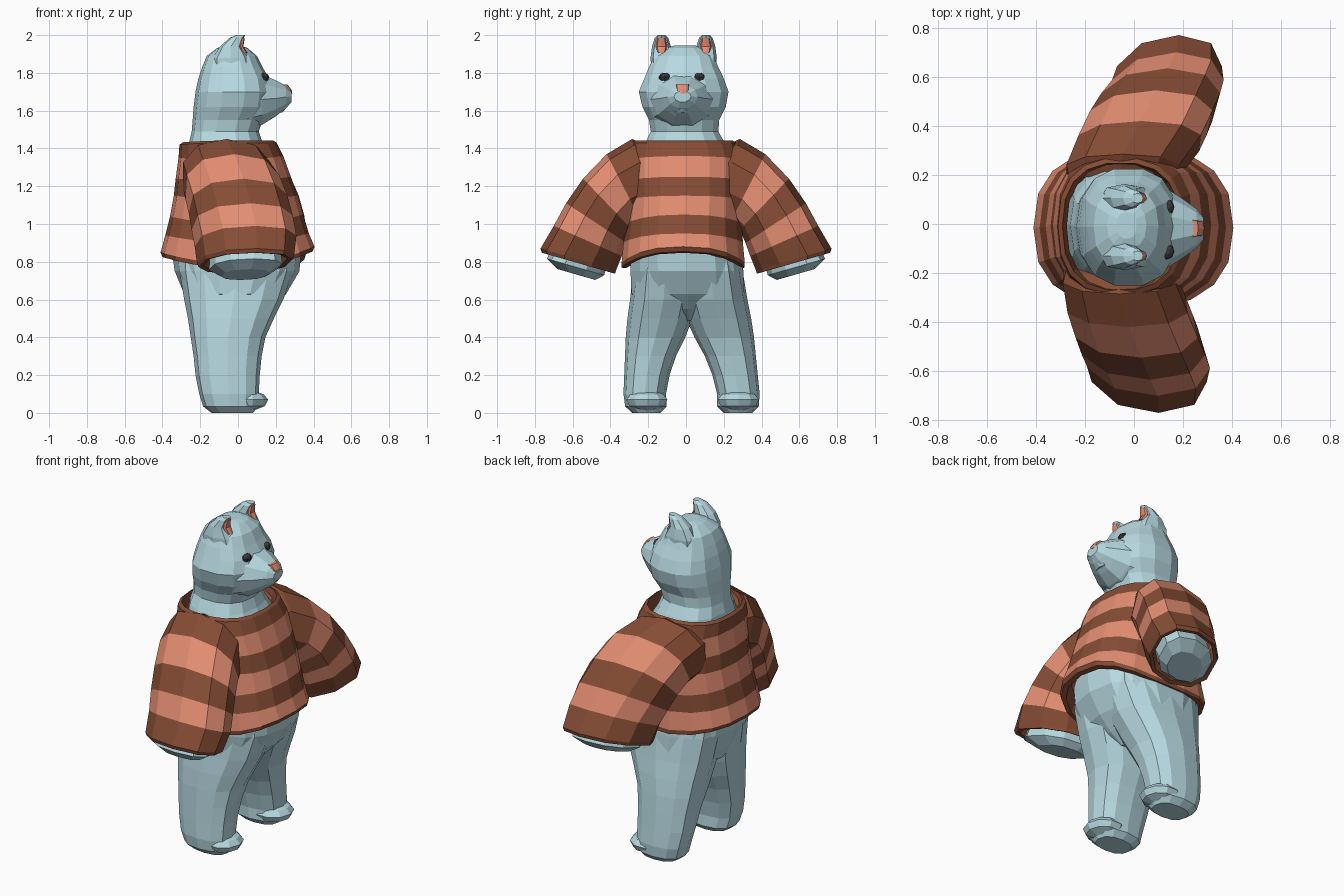
import bpy, bmesh
from math import sin, cos, pi
from mathutils import Vector


def material(name, rgb):
    m = bpy.data.materials.new(name)
    m.diffuse_color = (*rgb, 1)
    return m


BLUE = material("pale_blue", (0.47, 0.69, 0.75))
LIGHT = material("salmon", (0.76, 0.265, 0.165))
DARK = material("brown", (0.235, 0.073, 0.035))
BLACK = material("charcoal", (0.04, 0.04, 0.045))


def oval(c, u, v, n, e=0.85):
    """Rounded ring around c with half axes u and v."""
    def s(t):
        return (1 if t > 0 else -1) * abs(t) ** e if abs(t) > 1e-6 else 0
    return [c + u * s(cos(2 * pi * i / n)) + v * s(sin(2 * pi * i / n)) for i in range(n)]


def level(z, x0, x1, y0, y1, n=14, e=0.82):
    """Horizontal ring filling the given x and y limits."""
    return oval(Vector(((x0 + x1) / 2, (y0 + y1) / 2, z)),
                Vector(((x1 - x0) / 2, 0, 0)), Vector((0, (y1 - y0) / 2, 0)), n, e)


def scaled(ring, k, shift=(0, 0, 0)):
    c = sum(ring, Vector()) / len(ring)
    return [c + (p - c) * k + Vector(shift) for p in ring]


def loft(name, rings, mats, bands=None, caps=True):
    bm = bmesh.new()
    vs = [[bm.verts.new(p) for p in r] for r in rings]
    n = len(rings[0])
    for k in range(len(vs) - 1):
        for i in range(n):
            j = (i + 1) % n
            f = bm.faces.new((vs[k][i], vs[k][j], vs[k + 1][j], vs[k + 1][i]))
            f.material_index = bands[k] if bands else 0
    if caps:
        bm.faces.new(vs[0])
        bm.faces.new(vs[-1])
    bmesh.ops.recalc_face_normals(bm, faces=bm.faces)
    me = bpy.data.meshes.new(name)
    bm.to_mesh(me)
    bm.free()
    for m in mats:
        me.materials.append(m)
    ob = bpy.data.objects.new(name, me)
    bpy.context.collection.objects.link(ob)
    return ob


def ball(name, c, r, mat, n=8):
    rings = [level(c[2] + r[2] * sin(a), c[0] - r[0] * cos(a), c[0] + r[0] * cos(a),
                   c[1] - r[1] * cos(a), c[1] + r[1] * cos(a), n, 1)
             for a in (-1.2, -0.55, 0.1, 0.65, 1.2)]
    return loft(name, rings, [mat])


# torso, neck and head
loft("body_and_head", [level(*r) for r in [
    (0.49, -0.15, 0.10, -0.02, 0.05), (0.55, -0.25, 0.18, -0.13, 0.15),
    (0.63, -0.285, 0.255, -0.295, 0.315), (0.75, -0.335, 0.325, -0.30, 0.31),
    (0.85, -0.35, 0.335, -0.30, 0.30), (1.00, -0.33, 0.29, -0.28, 0.28),
    (1.20, -0.29, 0.24, -0.27, 0.27), (1.36, -0.265, 0.17, -0.25, 0.24),
    (1.43, -0.26, 0.13, -0.22, 0.21), (1.49, -0.245, 0.11, -0.19, 0.175),
    (1.55, -0.24, 0.13, -0.20, 0.18), (1.62, -0.235, 0.17, -0.235, 0.215),
    (1.70, -0.225, 0.18, -0.255, 0.23), (1.77, -0.21, 0.165, -0.225, 0.205),
    (1.83, -0.19, 0.13, -0.20, 0.175), (1.89, -0.165, 0.10, -0.17, 0.15),
    (1.932, -0.11, 0.05, -0.10, 0.085), (1.945, -0.07, 0.01, -0.06, 0.05)]], [BLUE])

# snout, tapering towards +x
loft("snout", [oval(Vector((x, -0.018, (z0 + z1) / 2)), Vector((0, w, 0)),
                    Vector((0, 0, (z1 - z0) / 2)), 10, 1)
               for x, z0, z1, w in [(0.04, 1.49, 1.81, 0.205), (0.13, 1.52, 1.80, 0.165),
                                    (0.20, 1.565, 1.765, 0.12), (0.255, 1.61, 1.735, 0.08),
                                    (0.284, 1.645, 1.705, 0.045)]], [BLUE])
loft("nose", [level(z, x0, x1, -0.018 - w, -0.018 + w, 8, 0.5) for z, x0, x1, w in [
    (1.69, 0.24, 0.288, 0.022), (1.71, 0.23, 0.284, 0.034), (1.738, 0.21, 0.262, 0.035)]], [LIGHT])
loft("lower_lip", [level(z, 0.15, x1, -0.062, 0.026, 8, 0.6)
                   for z, x1 in [(1.59, 0.235), (1.622, 0.262)]], [BLUE])

# eyes and ears
for side, y in (("right", -0.13), ("left", 0.105)):
    ball(side + "_eye", (0.135, -0.112 if y < 0 else 0.07, 1.776), (0.03, 0.033, 0.025), BLACK)
    loft(side + "_ear", [level(z, x0, x1, y - w, y + w, 8) for z, x0, x1, w in [
        (1.76, -0.14, 0.10, 0.05), (1.88, -0.135, 0.06, 0.058), (1.94, -0.095, 0.02, 0.05),
        (1.985, -0.045, 0.03, 0.036), (2.0, -0.01, 0.038, 0.02)]], [BLUE])
    loft(side + "_inner_ear", [level(z, 0, x1, y - w, y + w, 8) for z, x1, w in [
        (1.905, 0.052, 0.02), (1.94, 0.028, 0.03), (1.985, 0.036, 0.022)]], [LIGHT])

# legs and feet, the right one set slightly closer to the middle
LEG = [(0.0, -0.14, 0.08, 0.20, 0.35), (0.035, -0.185, 0.105, 0.165, 0.385),
       (0.10, -0.205, 0.11, 0.165, 0.39), (0.20, -0.225, 0.115, 0.14, 0.38),
       (0.30, -0.235, 0.125, 0.10, 0.37), (0.40, -0.25, 0.145, 0.045, 0.36),
       (0.50, -0.265, 0.19, 0.0, 0.345), (0.60, -0.285, 0.24, -0.03, 0.325),
       (0.75, -0.31, 0.29, -0.04, 0.30), (0.85, -0.31, 0.28, -0.04, 0.28)]
for side, s in (("left", 1), ("right", -1)):
    rings = []
    for z, x0, x1, y0, y1 in LEG:
        if s < 0:
            d = 0.065 - 0.06 * z
            y0, y1 = -y1 + d, -y0 + d
        rings.append(level(z, x0, x1, y0, y1, 12))
    loft(side + "_leg", rings, [BLUE])
    ball(side + "_foot", (0.045, 0.277 if s > 0 else -0.207, 0.065), (0.115, 0.115, 0.055), BLUE, 10)


# sweater body, hem raised at front and back
def knit(zs, x0, x1, y0, y1, front, back):
    ring = level(zs, x0, x1, y0, y1, 18, 0.8)
    for p in ring:
        c = (p.x - (x0 + x1) / 2) / ((x1 - x0) / 2)
        p.z += (front if c > 0 else back) * c * c
    return ring


outer = [knit(*r) for r in [
    (1.43, -0.31, 0.205, -0.29, 0.27, 0.0, -0.01), (1.34, -0.315, 0.24, -0.31, 0.30, 0.02, 0.01),
    (1.23, -0.33, 0.28, -0.31, 0.30, 0.02, 0.01), (1.13, -0.34, 0.315, -0.31, 0.30, 0.02, 0.02),
    (1.00, -0.36, 0.345, -0.32, 0.30, 0.05, 0.04), (0.90, -0.385, 0.375, -0.335, 0.305, 0.05, 0.04),
    (0.79, -0.41, 0.405, -0.345, 0.315, 0.09, 0.06), (0.765, -0.40, 0.395, -0.345, 0.315, 0.09, 0.06)]]
collar = [scaled(outer[0], 0.86, (0, 0, -0.07)), scaled(outer[0], 0.93, (0, 0, 0.012))]
hem = [scaled(outer[-1], 0.93, (0, 0, -0.004)), scaled(outer[-1], 0.85, (0, 0, 0.08))]
loft("sweater_body", collar + outer + hem, [DARK, LIGHT],
     [0, 0, 0, 1, 0, 1, 0, 1, 0, 0, 0], caps=False)

# sleeves: upper edge (y, z), lower edge (y, z), forward skew; x limits differ per side
EDGES = [(0.20, 1.41, 0.10, 1.15, 0), (0.285, 1.45, 0.15, 1.06, 0), (0.42, 1.37, 0.24, 1.02, 0.01),
         (0.545, 1.24, 0.285, 0.97, 0.03), (0.635, 1.11, 0.315, 0.90, 0.045),
         (0.70, 0.99, 0.34, 0.83, 0.055), (0.77, 0.87, 0.37, 0.755, 0.06)]
SPAN = {"left": [(-.27, .15), (-.285, .195), (-.24, .28), (-.20, .32), (-.16, .345), (-.12, .355), (-.10, .345)],
        "right": [(-.28, .14), (-.30, .18), (-.285, .225), (-.26, .26), (-.24, .285), (-.22, .30), (-.205, .285)]}
for side, s in (("left", 1), ("right", -1)):
    rings = []
    for (yo, zo, yi, zi, k), (x0, x1) in zip(EDGES, SPAN[side]):
        a, b = Vector((k, s * yo, zo)), Vector((-k, s * yi, zi))
        c = (a + b) / 2 + Vector(((x0 + x1) / 2, 0, 0))
        rings.append(oval(c, (a - b) / 2, Vector(((x1 - x0) / 2, 0, 0)), 10))
    end = rings[-1]
    cuff = [scaled(end, 0.97, (0, 0, -0.02)), scaled(end, 0.87, (0, 0, -0.015)),
            scaled(end, 0.80, (0, 0, 0.06))]
    loft(side + "_sleeve", rings + cuff, [DARK, LIGHT],
         [0, 0, 1, 0, 1, 0, 0, 0, 0], caps=False)
    # arm inside the sleeve, ending in a blunt paw
    loft(side + "_arm", [scaled(r, 0.74) for r in rings[1:]] + [
        scaled(end, 0.76, (0, s * 0.015, -0.04)),
        scaled(end, 0.50, (0, s * 0.01, -0.08))], [BLUE])
